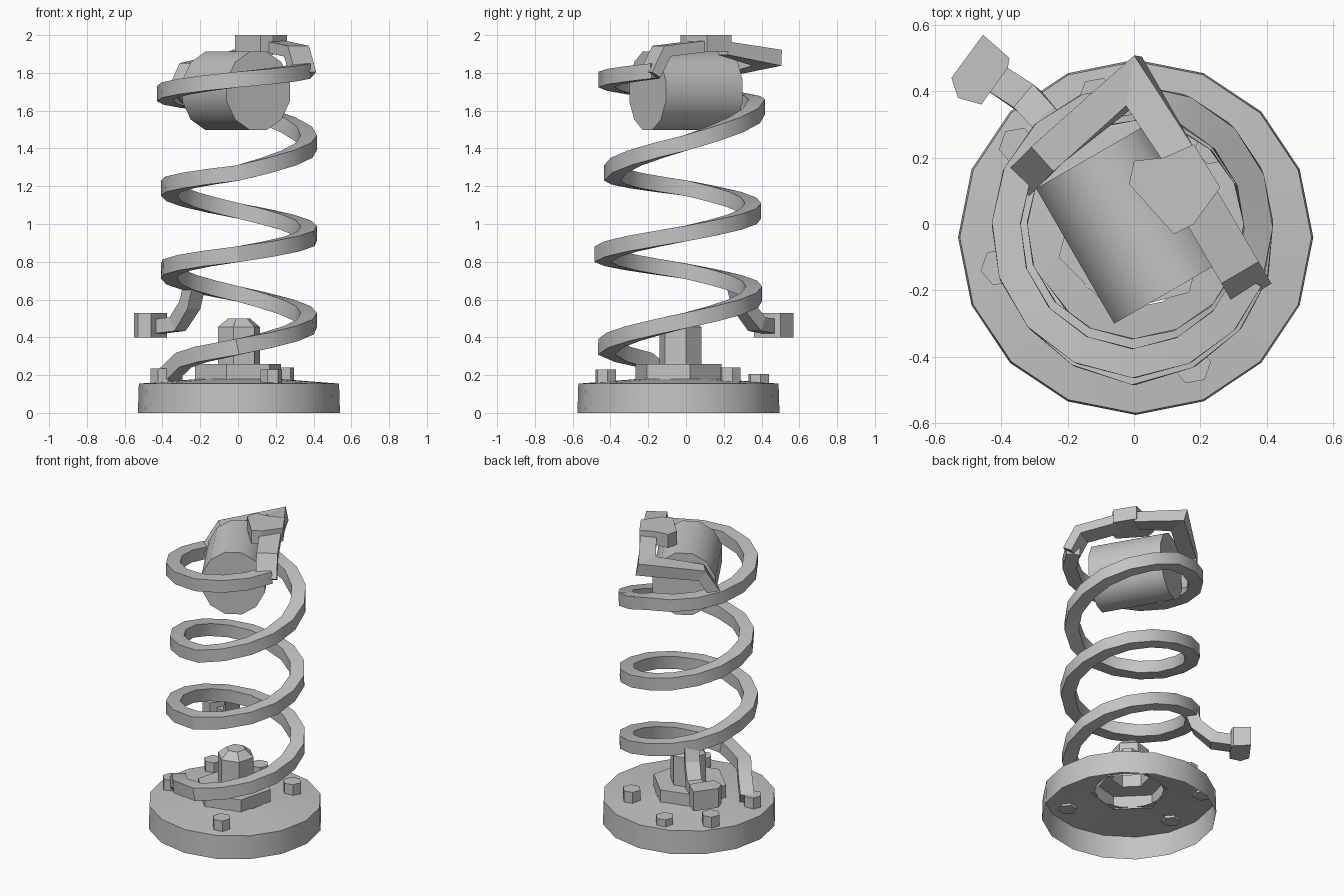
import bpy
import bmesh
from math import sin, cos, pi, radians
from mathutils import Vector

cube = bpy.data.objects.get("Cube")
if cube:
    bpy.data.objects.remove(cube)

grey = bpy.data.materials.new("plain_grey")
grey.use_nodes = True
tone = (0.55, 0.55, 0.55, 1)
grey.diffuse_color = tone
grey.node_tree.nodes["Principled BSDF"].inputs["Base Color"].default_value = tone


def loft(name, rings, start=True, end=True, smooth=0):
    """Skin a list of equal-sized rings, with optional end caps."""
    bm = bmesh.new()
    loops = [[bm.verts.new(p) for p in ring] for ring in rings]
    n = len(loops[0])
    for a, b in zip(loops, loops[1:]):
        for i in range(n):
            j = (i + 1) % n
            bm.faces.new((a[i], a[j], b[j], b[i]))
    if start:
        bm.faces.new(loops[0][::-1])
    if end:
        bm.faces.new(loops[-1])
    bmesh.ops.recalc_face_normals(bm, faces=bm.faces)
    mesh = bpy.data.meshes.new(name)
    bm.to_mesh(mesh)
    bm.free()
    mesh.materials.append(grey)
    obj = bpy.data.objects.new(name, mesh)
    bpy.context.collection.objects.link(obj)
    if smooth:
        bpy.ops.object.select_all(action='DESELECT')
        obj.select_set(True)
        bpy.context.view_layer.objects.active = obj
        bpy.ops.object.shade_smooth_by_angle(angle=radians(smooth))
    return obj


def ring(x, y, z, r, sides, turn=0):
    return [Vector((x + r * cos(2 * pi * i / sides + radians(turn)),
                    y + r * sin(2 * pi * i / sides + radians(turn)), z))
            for i in range(sides)]


def slab(name, outline, z0, z1):
    return loft(name, [[Vector((x, y, z)) for x, y in outline] for z in (z0, z1)])


def strip(name, path, width, height, smooth=0):
    """Sweep a rectangle along a path with mitred corners."""
    pts = [Vector(p) for p in path]
    rings = []
    for i, p in enumerate(pts):
        before = (p - pts[i - 1]).normalized() if i else None
        after = (pts[i + 1] - p).normalized() if i + 1 < len(pts) else None
        before, after = before or after, after or before
        t = (before + after).normalized()
        side = Vector((t.y, -t.x, 0)).normalized()
        up = side.cross(t)
        flat_b = Vector((before.x, before.y)).normalized()
        flat_t = Vector((t.x, t.y)).normalized()
        s = side * width / 2 / max(flat_b.dot(flat_t), 0.6)
        u = up * height / 2 / max(t.dot(before), 0.8)
        rings.append([p + s + u, p - s + u, p - s - u, p + s - u])
    return loft(name, rings, smooth=smooth)


# Hollow round base, open underneath
bx, by = 0.005, -0.04
loft("base", [ring(bx, by, 0, 0.535, 16, 22.5), ring(bx, by, 0.155, 0.53, 16, 22.5),
              ring(bx, by, 0.18, 0.21, 16, 22.5)], False, False, 35)

# Six-sided pedestal and central post
loft("pedestal", [ring(0, by, 0.17, 0.235, 6, 15), ring(0, by, 0.26, 0.235, 6, 15),
                  ring(0.005, -0.03, 0.26, 0.115, 6, 15)], False, False)
loft("post", [ring(0.005, -0.03, 0.26, 0.115, 6, 15), ring(0.005, -0.03, 0.455, 0.115, 6, 15),
              ring(0.005, -0.03, 0.5, 0.06, 6, 15)], False, True)

# Bolts around the base
for i, (x, y, top) in enumerate([(0.175, -0.425, 0.23), (0.24, 0.235, 0.24),
                                 (-0.11, 0.385, 0.205), (-0.35, 0.235, 0.23),
                                 (-0.405, -0.13, 0.235)]):
    loft(f"bolt_{i + 1}", [ring(x, y, 0.15, 0.058, 6, 10), ring(x, y, top, 0.058, 6, 10)])

# Coil: angle, radius and height at each key, filled in with straight blends
keys = [(198, 0.39, 0.2), (217, 0.36, 0.28), (240, 0.39, 0.31), (270, 0.42, 0.35),
        (360, 0.375, 0.49), (450, 0.36, 0.63), (540, 0.365, 0.75), (630, 0.44, 0.84),
        (720, 0.375, 0.95), (810, 0.355, 1.07), (900, 0.365, 1.19), (990, 0.39, 1.27),
        (1080, 0.375, 1.43), (1170, 0.375, 1.62), (1260, 0.385, 1.69),
        (1350, 0.42, 1.765), (1415, 0.385, 1.81)]
coil = []
for (a0, r0, z0), (a1, r1, z1) in zip(keys, keys[1:]):
    steps = max(1, round((a1 - a0) / 22.5))
    for k in range(steps):
        f = k / steps
        a, r = radians(a0 + (a1 - a0) * f), r0 + (r1 - r0) * f
        coil.append((r * cos(a), r * sin(a), z0 + (z1 - z0) * f))
a, r, z = keys[-1]
coil.append((r * cos(radians(a)), r * sin(radians(a)), z))
strip("spring_coil", coil, 0.085, 0.08, smooth=30)

# Side arm with a weight on its end
strip("side_arm", [(-0.23, 0.27, 0.68), (-0.255, 0.3, 0.57), (-0.32, 0.375, 0.47),
                   (-0.44, 0.455, 0.455)], 0.09, 0.075)
slab("arm_weight", [(-0.55, 0.44), (-0.53, 0.38), (-0.46, 0.36),
                    (-0.38, 0.47), (-0.375, 0.5), (-0.455, 0.57)], 0.4, 0.53)

# Barrel-shaped head lying on its side
axis, across = Vector((0.5, -0.866, 0)), Vector((0.866, 0.5, 0))
centre = Vector((-0.01, 0, 1.705))
section = [across * 0.2 * cos(radians(15 + 30 * i)) + Vector((0, 0, 0.215 * sin(radians(15 + 30 * i))))
           for i in range(12)]
loft("head_barrel", [[centre + axis * d + v for v in section] for d in (-0.235, 0.235)], smooth=40)

# Bracket over the head
slab("bracket_plate", [(0, 0.19), (-0.015, 0.12), (0.12, -0.03), (0.18, 0.0),
                       (0.26, 0.11), (0.18, 0.24), (0.09, 0.2)], 1.91, 2.0)
strip("bracket_front_arm", [(0.17, 0.11, 1.945), (0.31, -0.13, 1.915),
                            (0.345, -0.19, 1.79)], 0.13, 0.06)
strip("bracket_rear_strap", [(0.14, 0.2, 1.93), (0.0, 0.43, 1.88),
                             (-0.26, 0.21, 1.82), (-0.33, 0.14, 1.66)], 0.1, 0.07)
